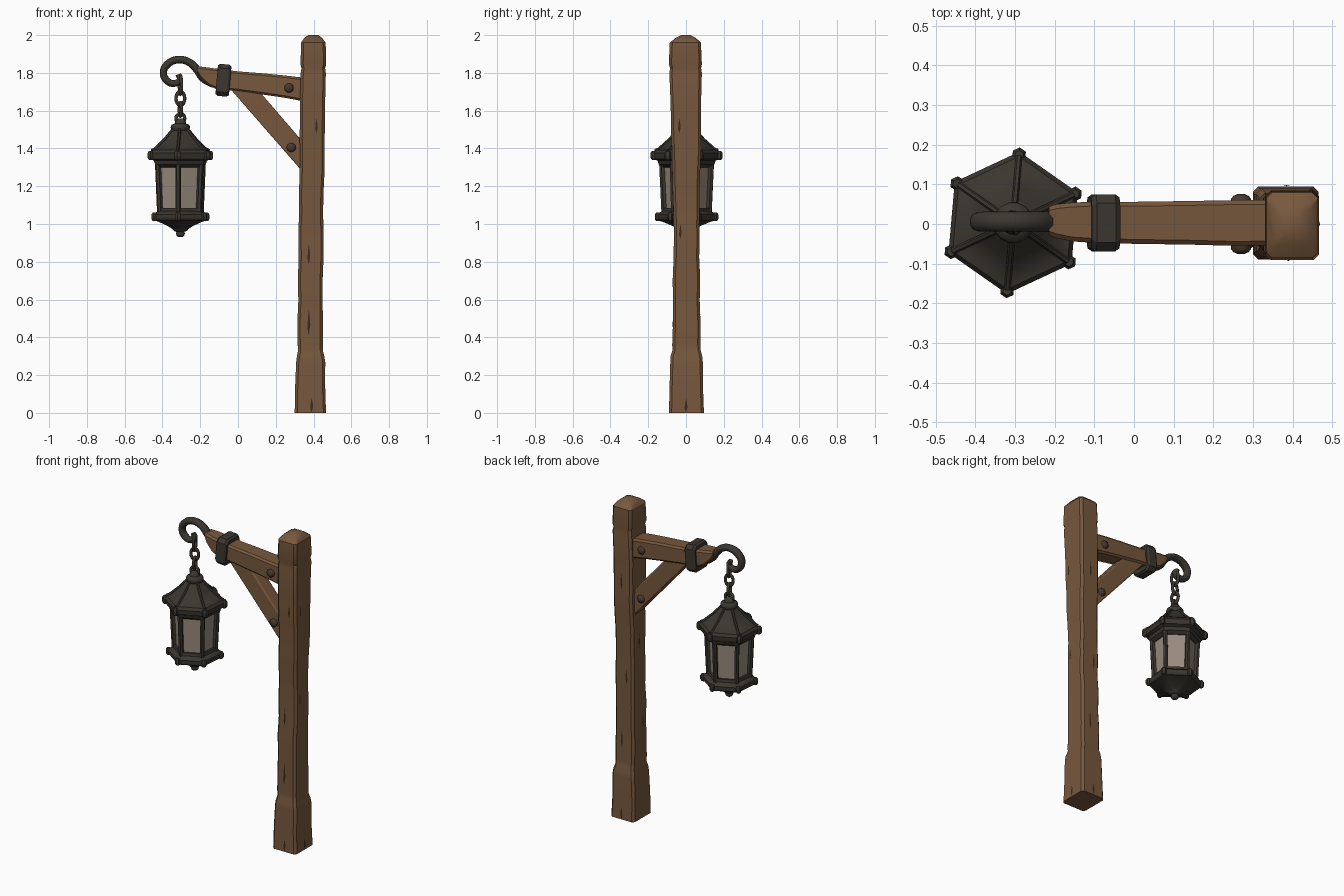
import bpy, bmesh, math, random
from mathutils import Matrix, Vector

if "Cube" in bpy.data.objects:
    bpy.data.objects.remove(bpy.data.objects["Cube"])
random.seed(4)

def mat(name, c):
    m = bpy.data.materials.new(name)
    m.diffuse_color = (*c, 1)
    m.use_nodes = True
    m.node_tree.nodes["Principled BSDF"].inputs["Base Color"].default_value = m.diffuse_color
    return m

WOOD = mat("brown_wood", (0.185, 0.097, 0.046))
CRACK = mat("dark_crack", (0.045, 0.024, 0.013))
IRON = mat("dark_iron", (0.044, 0.037, 0.029))
BOLT = mat("rusty_bolt", (0.065, 0.040, 0.025))
GLASS = mat("pale_glass", (0.32, 0.265, 0.21))

def finish(name, bm, mats, angle=30, bevel=0):
    bmesh.ops.recalc_face_normals(bm, faces=bm.faces)
    me = bpy.data.meshes.new(name)
    bm.to_mesh(me)
    bm.free()
    ob = bpy.data.objects.new(name, me)
    bpy.context.collection.objects.link(ob)
    for m in mats:
        me.materials.append(m)
    if bevel:
        b = ob.modifiers.new("bevel", 'BEVEL')
        b.width, b.segments = bevel, 2
    bpy.ops.object.select_all(action='DESELECT')
    bpy.context.view_layer.objects.active = ob
    ob.select_set(True)
    bpy.ops.object.shade_smooth_by_angle(angle=math.radians(angle))
    return ob

def skin(bm, rings):
    vs = [[bm.verts.new(p) for p in r] for r in rings]
    n = len(vs[0])
    for a, b in zip(vs, vs[1:]):
        for i in range(n):
            bm.faces.new((a[i], a[(i + 1) % n], b[(i + 1) % n], b[i]))
    bm.faces.new(vs[0])
    bm.faces.new(vs[-1])

def beam(name, secs, chamfer, axis, m):
    """Chamfered rectangular sections (t, a0, a1, b0, b1) along an axis."""
    rings = []
    for t, a0, a1, b0, b1 in secs:
        c = min(chamfer, (a1 - a0) * .3, (b1 - b0) * .3)
        pts = [(a0 + c, b0), (a1 - c, b0), (a1, b0 + c), (a1, b1 - c),
               (a1 - c, b1), (a0 + c, b1), (a0, b1 - c), (a0, b0 + c)]
        rings.append([(a, b, t) if axis == 'z' else (t, a, b) for a, b in pts])
    bm = bmesh.new()
    skin(bm, rings)
    return finish(name, bm, [m])

def stack(name, prof, n, m, rot=0, mx=Matrix(), angle=30):
    """n-sided profile of (z, radius) placed by a matrix."""
    bm = bmesh.new()
    skin(bm, [[mx @ Vector((r * math.cos(rot + k * math.tau / n),
                            r * math.sin(rot + k * math.tau / n), z))
               for k in range(n)] for z, r in prof])
    return finish(name, bm, [m], angle)

def rod(name, pts, depth, m, radii=None, kind='BEZIER', res=3):
    cu = bpy.data.curves.new(name, 'CURVE')
    cu.dimensions, cu.bevel_depth, cu.bevel_resolution = '3D', depth, res
    cu.use_fill_caps = True
    cu.resolution_u = 6
    sp = cu.splines.new(kind)
    P = sp.bezier_points if kind == 'BEZIER' else sp.points
    P.add(len(pts) - 1)
    for i, (p, q) in enumerate(zip(P, pts)):
        p.co = q if kind == 'BEZIER' else (*q, 1)
        p.radius = radii[i] if radii else 1
        if kind == 'BEZIER':
            p.handle_left_type = p.handle_right_type = 'AUTO'
    ob = bpy.data.objects.new(name, cu)
    bpy.context.collection.objects.link(ob)
    cu.materials.append(m)
    bpy.ops.object.select_all(action='DESELECT')
    bpy.context.view_layer.objects.active = ob
    ob.select_set(True)
    bpy.ops.object.convert(target='MESH')
    bpy.ops.object.shade_smooth_by_angle(angle=math.radians(40))
    return bpy.context.object

# Post: key sections, then a slightly hewn in-between shape
keys = [(0, .300, .466, -.090, .095), (.27, .308, .462, -.083, .089), (.30, .312, .457, -.082, .086),
        (.33, .318, .449, -.072, .078), (.36, .316, .449, -.073, .076), (1.0, .321, .452, -.065, .070),
        (1.45, .326, .459, -.078, .080), (1.8, .332, .465, -.088, .084), (1.825, .336, .461, -.084, .080),
        (1.845, .331, .467, -.091, .084), (1.96, .334, .464, -.086, .079), (1.985, .350, .445, -.055, .052),
        (2.0, .372, .425, -.025, .024)]

def section(table, z):
    for a, b in zip(table, table[1:]):
        if a[0] <= z <= b[0]:
            f = (z - a[0]) / (b[0] - a[0])
            return [p + (q - p) * f for p, q in zip(a, b)]

extra = [.14] + [.48 + .115 * i for i in range(11)]
hewn = [[v + (random.uniform(-.003, .003) if i else 0) for i, v in enumerate(section(keys, z))] for z in extra]
post = sorted([list(k) for k in keys] + hewn)
beam("post", post, .014, 'z', WOOD)

# Cracks: thin dark slivers on the post faces
def crack(side, off, z, h, w):
    bm = bmesh.new()
    vs = []
    for d, s in ((0, -1), (1, -.2), (.6, .4), (0, 1), (-.6, .3), (-1, -.4)):
        zz = z + h * s
        _, x0, x1, y0, y1 = section(post, max(zz, 0.001))
        u = off + d * w
        p = {'front': (.385 + u, y0 - .003), 'back': (.385 + u, y1 + .003),
             'right': (x1 + .003, u), 'left': (x0 - .003, u)}[side]
        vs.append(bm.verts.new((*p, zz)))
    bm.faces.new(vs)
    finish("crack_" + side, bm, [CRACK])

for c in (('front', .03, 1.52, .04, .007), ('front', -.01, .84, .055, .007), ('front', -.01, .48, .07, .008),
          ('front', .005, .04, .038, .008), ('right', -.035, 1.52, .04, .007), ('right', -.03, .96, .04, .007),
          ('right', 0, .04, .038, .008), ('left', .01, 1.12, .05, .007), ('left', -.02, .6, .05, .007),
          ('back', .01, 1.5, .05, .007), ('back', -.02, .9, .05, .007), ('back', .01, .5, .06, .007),
          ('back', 0, .04, .038, .008)):
    crack(*c)

# Arm with a pointed outer end
beam("arm", [(-.215, -.028, .044, 1.802, 1.835), (-.195, -.036, .050, 1.770, 1.833),
             (-.155, -.044, .054, 1.732, 1.828), (-.11, -.047, .056, 1.712, 1.822),
             (.0, -.050, .056, 1.703, 1.808), (.14, -.052, .058, 1.684, 1.797),
             (.25, -.055, .060, 1.668, 1.786), (.345, -.054, .060, 1.650, 1.775)], .011, 'x', WOOD)

# Diagonal brace
bm = bmesh.new()
skin(bm, [[(x, y, z) for x, z in ((-.045, 1.72), (.115, 1.70), (.345, 1.433), (.345, 1.273))]
          for y in (-.042, .046)])
finish("brace", bm, [WOOD], bevel=.008)

# Iron band round the arm
band = beam("arm_band", [(-.036, -.064, .064, -.076, .076), (-.024, -.072, .072, -.085, .085),
                         (.024, -.072, .072, -.085, .085), (.036, -.064, .064, -.076, .076)], .022, 'x', IRON)
band.location = (-.077, .003, 1.761)
band.rotation_euler = (0, math.radians(5), 0)

# Bolts on both sides of arm and brace
for nm, x, z, y in (("arm_bolt", .27, 1.72, .056), ("brace_bolt", .282, 1.405, .043)):
    for s in (-1, 1):
        mx = Matrix.Translation((x, s * y, z)) @ Matrix.Rotation(-s * math.pi / 2, 4, 'X')
        stack(nm, [(-.01, .025), (.008, .025), (.015, .019), (.02, .008)], 10, BOLT, mx=mx, angle=40)

# Curled iron hook
path = [(-.13, 1.745), (-.185, 1.775), (-.217, 1.817), (-.258, 1.856), (-.317, 1.870), (-.373, 1.846),
        (-.395, 1.802), (-.376, 1.759), (-.338, 1.744), (-.308, 1.764), (-.318, 1.792)]
hook = rod("hook", [(x, 0, z) for x, z in path], .02, IRON,
           [1.3, 1.2, 1.1, 1.05, 1.05, 1.05, 1, 1, .95, .85, .7])
hook.scale.y = 1.2
hook.location.y = .006

# Chain links, turned alternately
CX, CY = -.305, .003
for i, (z, h) in enumerate(((1.737, .060), (1.665, .046), (1.607, .046), (1.558, .036))):
    bpy.ops.mesh.primitive_torus_add(major_segments=18, minor_segments=8, major_radius=.024, minor_radius=.009,
                                     location=(CX, CY, z), rotation=(math.pi / 2, 0, math.pi / 2 * ((i + 1) % 2) + .25))
    ob = bpy.context.object
    ob.name = "chain_link"
    ob.scale.y = h / .033
    ob.data.materials.append(IRON)
    bpy.ops.object.shade_smooth()

# Lantern: six-sided roof, base and round caps
ROT = math.radians(25)
C = Matrix.Translation((CX, CY, 0))
stack("lantern_roof", [(1.30, .125), (1.315, .148), (1.335, .155), (1.345, .176), (1.375, .180), (1.392, .168),
                       (1.397, .150), (1.445, .094), (1.51, .038)], 6, IRON, ROT, C)
stack("roof_cap", [(1.485, .036), (1.497, .047), (1.512, .052), (1.525, .047), (1.532, .030),
                   (1.55, .026), (1.558, .014)], 14, IRON, 0, C, 50)
stack("lantern_base", [(.972, .045), (.99, .075), (1.012, .128), (1.018, .150), (1.028, .158), (1.05, .158),
                       (1.06, .146), (1.068, .130), (1.085, .126)], 6, IRON, ROT, C)
stack("bottom_finial", [(.93, .010), (.937, .020), (.95, .024), (.958, .020), (.963, .034), (.978, .046),
                        (.985, .046)], 12, IRON, 0, C, 50)

# Lantern body: hexagon with panes inset into each side
bm = bmesh.new()
skin(bm, [[C @ Vector((r * math.cos(ROT + k * math.tau / 6), r * math.sin(ROT + k * math.tau / 6), z))
           for k in range(6)] for z, r in ((1.06, .121), (1.325, .133))])
bmesh.ops.recalc_face_normals(bm, faces=bm.faces)
panes = [f for f in bm.faces if abs(f.normal.z) < .5]
bmesh.ops.inset_individual(bm, faces=panes, thickness=.017, depth=0)
bmesh.ops.inset_individual(bm, faces=panes, thickness=.003, depth=-.010)
for f in panes:
    f.material_index = 1
finish("lantern_body", bm, [IRON, GLASS])

# Corner bars, roof ribs and eave/base knobs, one per corner
for k in range(6):
    a = ROT + k * math.tau / 6
    def at(r, z):
        return (CX + r * math.cos(a), CY + r * math.sin(a), z)
    rod("corner_bar", [at(.121, 1.06), at(.133, 1.32)], .014, IRON, kind='POLY', res=1)
    rod("roof_rib", [at(.168, 1.39), at(.148, 1.398), at(.093, 1.447), at(.040, 1.505)], .008, IRON,
        kind='POLY', res=1)
    for nm, r, z, s in (("eave_knob", .172, 1.363, .019), ("base_knob", .152, 1.038, .017)):
        mx = Matrix.Translation(at(r, z))
        stack(nm, [(-s * 1.3, s * .6), (-s * .7, s), (s * .7, s), (s * 1.3, s * .6)], 6, IRON, a, mx)
